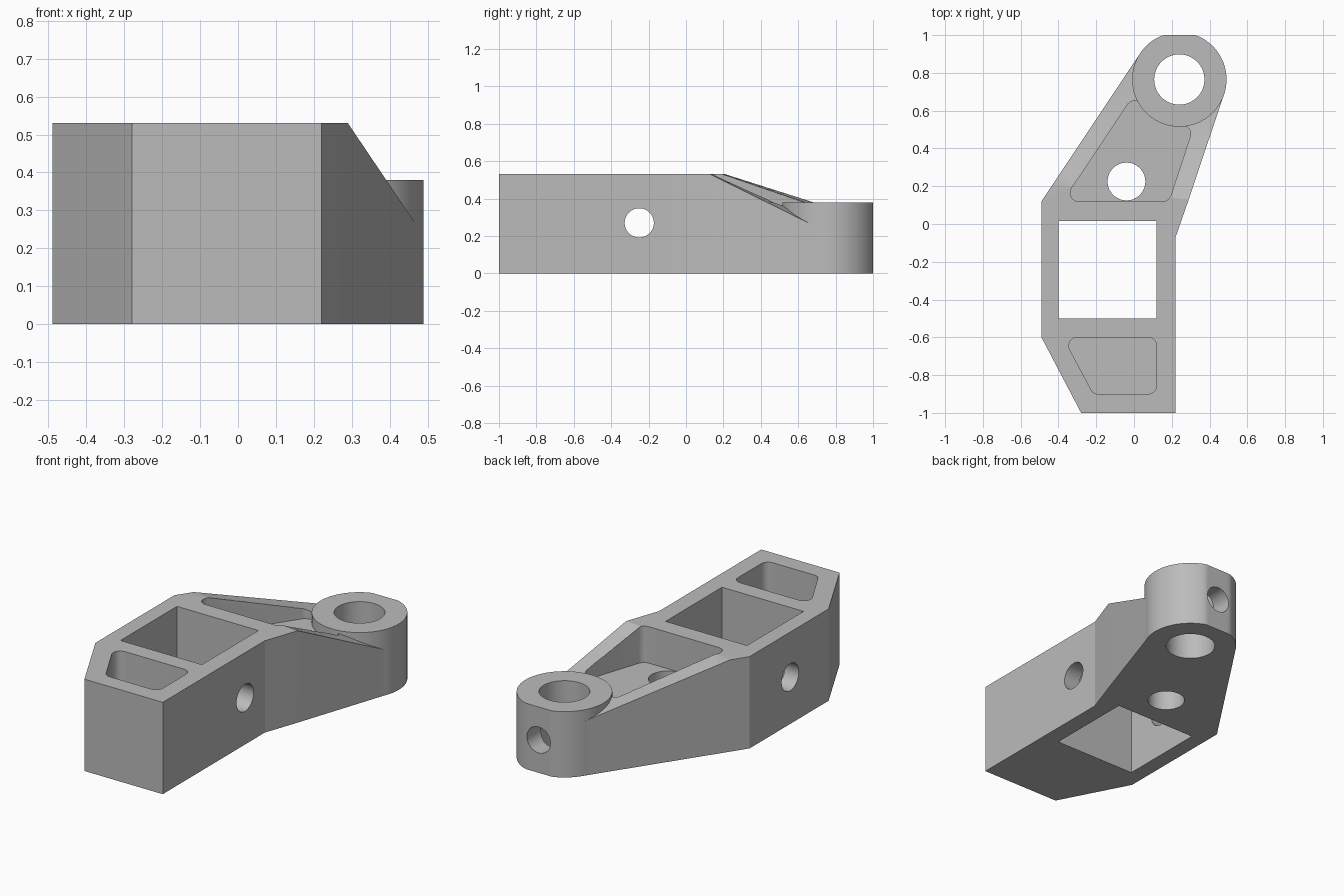
import bpy, bmesh, math
from mathutils import Vector, Matrix

if "Cube" in bpy.data.objects:
    bpy.data.objects.remove(bpy.data.objects["Cube"], do_unlink=True)

HEIGHT, BOSS_TOP, FLOOR = 0.53, 0.38, 0.32
BOSS = Vector((0.24, 0.765))

grey = bpy.data.materials.new("plain_grey")
grey.use_nodes = True
grey.diffuse_color = (0.5, 0.5, 0.5, 1)
grey.node_tree.nodes["Principled BSDF"].inputs["Base Color"].default_value = (0.5, 0.5, 0.5, 1)


def make(name, bm):
    bmesh.ops.recalc_face_normals(bm, faces=bm.faces)
    mesh = bpy.data.meshes.new(name)
    bm.to_mesh(mesh)
    bm.free()
    mesh.materials.append(grey)
    ob = bpy.data.objects.new(name, mesh)
    bpy.context.collection.objects.link(ob)
    return ob


def prism(name, outline, z0, z1):
    bm = bmesh.new()
    face = bm.faces.new([bm.verts.new((p[0], p[1], z0)) for p in outline])
    top = bmesh.ops.extrude_face_region(bm, geom=[face])["geom"]
    verts = [g for g in top if isinstance(g, bmesh.types.BMVert)]
    bmesh.ops.translate(bm, verts=verts, vec=(0, 0, z1 - z0))
    return make(name, bm)


def circle(centre, r, n=72):
    return [(centre[0] + r * math.cos(math.tau * i / n),
             centre[1] + r * math.sin(math.tau * i / n)) for i in range(n)]


def rounded(corners, r, n=10):
    pts = [Vector(c) for c in corners]
    out = []
    for i, p in enumerate(pts):
        a = (pts[i - 1] - p).normalized()
        b = (pts[(i + 1) % len(pts)] - p).normalized()
        half = a.angle(b) / 2
        centre = p + (a + b).normalized() * r / math.sin(half)
        reach = r / math.tan(half)
        u, v = (p + a * reach - centre), (p + b * reach - centre)
        for k in range(n + 1):
            t = k / n
            sweep = math.pi - 2 * half
            d = (u * math.sin((1 - t) * sweep) + v * math.sin(t * sweep)) / math.sin(sweep)
            out.append(centre + d)
    return out


def rod(name, centre, r, length, axis):
    bm = bmesh.new()
    turn = Vector((0, 0, 1)).rotation_difference(Vector(axis)).to_matrix().to_4x4()
    bmesh.ops.create_cone(bm, cap_ends=True, segments=64, radius1=r, radius2=r,
                          depth=length, matrix=Matrix.Translation(centre) @ turn)
    return make(name, bm)


def combine(target, tool, operation):
    tool.hide_render = True
    mod = target.modifiers.new(operation.lower(), "BOOLEAN")
    mod.object, mod.operation, mod.solver = tool, operation, "EXACT"
    bpy.context.view_layer.objects.active = target
    bpy.ops.object.modifier_apply(modifier=mod.name)
    bpy.data.objects.remove(tool, do_unlink=True)


# Body: cross-sections from the front end to the flat shoulder, then the sloping arm
sections = [(Vector((-0.28, -1, HEIGHT)), Vector((0.22, -1, HEIGHT))),
            (Vector((-0.49, -0.6, HEIGHT)), Vector((0.22, -0.6, HEIGHT))),
            (Vector((-0.49, 0.12, HEIGHT)), Vector((0.22, -0.07, HEIGHT)))]
left0, right0 = Vector((-0.43, 0.21, HEIGHT)), Vector((0.29, 0.13, HEIGHT))
left1, right1 = Vector((0.031, 0.901, 0.31)), Vector((0.474, 0.68, 0.257))
STEPS = 12
for i in range(STEPS + 1):
    sections.append((left0.lerp(left1, i / STEPS), right0.lerp(right1, i / STEPS)))

bm = bmesh.new()
rings = []
for l, r in sections:
    rings.append([bm.verts.new(p) for p in ((l.x, l.y, 0), l, r, (r.x, r.y, 0))])
for a, b in zip(rings, rings[1:]):
    for k in range(4):
        m = (k + 1) % 4
        bm.faces.new((a[k], a[m], b[m], b[k]))
bm.faces.new(rings[0])
bm.faces.new(rings[-1])
bracket = make("bracket", bm)

# Arm pocket, cut before the boss so the boss wall closes it
combine(bracket, prism("arm_pocket", rounded(
    [(-0.377, 0.12), (0.185, 0.12), (0.31, 0.5), (-0.012, 0.665)], 0.045),
    FLOOR, 1), "DIFFERENCE")

# Round boss with a flat at the back
boss_outline = [(x, min(y, 1.0)) for x, y in circle(BOSS, 0.25, 96)]
combine(bracket, prism("boss", boss_outline, 0, BOSS_TOP), "UNION")

# Remaining pockets and holes
cutters = [
    prism("front_pocket", rounded(
        [(-0.375, -0.6), (0.12, -0.6), (0.12, -0.9), (-0.215, -0.9)], 0.045), FLOOR, 1),
    prism("square_window", [(-0.4, -0.5), (0.12, -0.5), (0.12, 0.015), (-0.4, 0.015)], -1, 1),
    prism("floor_hole", circle((-0.04, 0.225), 0.1), -1, FLOOR + 0.05),
    prism("boss_bore", circle(BOSS, 0.133), -1, 1),
    rod("side_hole", (0, -0.25, 0.27), 0.078, 2, (1, 0, 0)),
    rod("back_hole", (BOSS.x, 1, 0.19), 0.075, 0.4, (0, 1, 0)),
]
for cutter in cutters:
    combine(bracket, cutter, "DIFFERENCE")

# Smooth round walls, crisp edges elsewhere
bpy.ops.object.select_all(action="DESELECT")
bracket.select_set(True)
bpy.context.view_layer.objects.active = bracket
bpy.ops.object.shade_smooth_by_angle(angle=math.radians(18))
